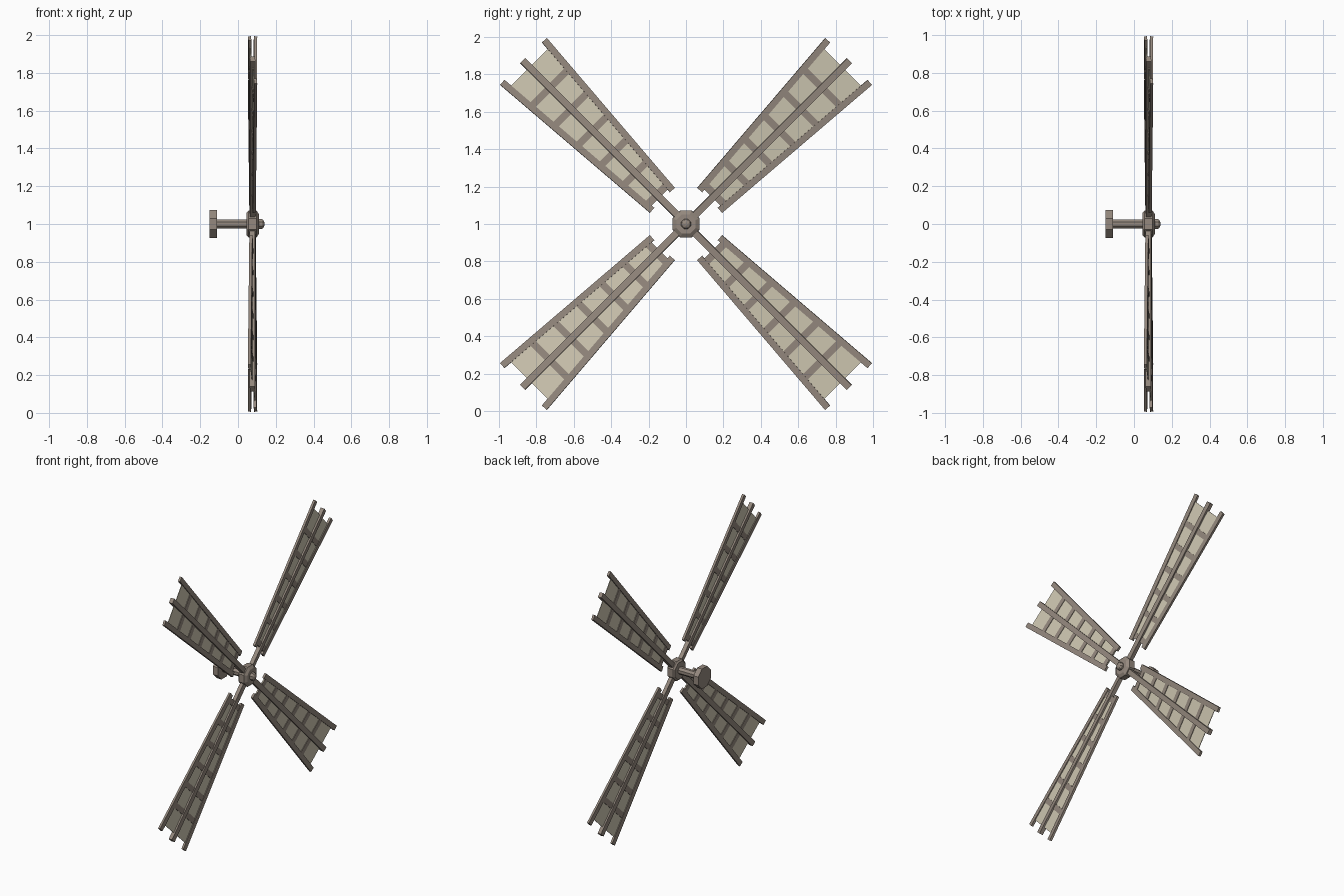
import bpy, bmesh
from math import cos, sin, pi, radians, atan2, hypot
from mathutils import Matrix, Vector

if "Cube" in bpy.data.objects:
    bpy.data.objects.remove(bpy.data.objects["Cube"])


def material(name, color):
    m = bpy.data.materials.new(name)
    m.diffuse_color = (*color, 1)
    m.use_nodes = True
    m.node_tree.nodes["Principled BSDF"].inputs["Base Color"].default_value = m.diffuse_color
    return m


wood = material("wood", (0.30, 0.25, 0.21))
canvas = material("canvas", (0.63, 0.58, 0.45))


def finish(name, bm, mat, matrix=None):
    bmesh.ops.recalc_face_normals(bm, faces=bm.faces[:])
    mesh = bpy.data.meshes.new(name)
    bm.to_mesh(mesh)
    bm.free()
    mesh.materials.append(mat)
    ob = bpy.data.objects.new(name, mesh)
    if matrix:
        ob.matrix_world = matrix
    bpy.context.collection.objects.link(ob)
    return ob


def lathe(name, profile, sides=8):
    """Octagonal turned part around the x axis; profile is (x, flat radius)."""
    bm = bmesh.new()
    rings = []
    for x, r in profile:
        r /= cos(pi / sides)
        rings.append([bm.verts.new((x, r * cos((k + .5) * 2 * pi / sides),
                                    1 + r * sin((k + .5) * 2 * pi / sides)))
                      for k in range(sides)])
    for a, b in zip(rings, rings[1:]):
        for k in range(sides):
            n = (k + 1) % sides
            bm.faces.new((a[k], a[n], b[n], b[k]))
    bm.faces.new(rings[0])
    bm.faces.new(rings[-1])
    return finish(name, bm, wood)


def add_beam(bm, a, b, width, thick):
    """Box between two points in the sail plane."""
    dx, dy = b[0] - a[0], b[1] - a[1]
    m = (Matrix.Translation(((a[0] + b[0]) / 2, (a[1] + b[1]) / 2, 0))
         @ Matrix.Rotation(atan2(dy, dx), 4, 'Z')
         @ Matrix.Diagonal((hypot(dx, dy), width, thick, 1)))
    bmesh.ops.create_cube(bm, size=1, matrix=m)


# Axle parts
lathe("axle_end_disc", [(-.15, .073), (-.112, .073)])
lathe("axle", [(-.12, .025), (.06, .025)])
lathe("hub", [(.046, .060), (.056, .071), (.098, .071), (.111, .052)])
lathe("hub_cap", [(.105, .026), (.126, .026), (.135, .020), (.14, .008)])

# Sail outline: half width at a distance from the hub
START, END = (.18, .077), (1.23, .160)


def half_width(u):
    return START[1] + (u - START[0]) * (END[1] - START[1]) / (END[0] - START[0])


pitch = radians(5.5)
for i in range(4):
    t = pi / 4 + i * pi / 2
    axis_x = Vector((1, 0, 0))
    out = Vector((0, cos(t), sin(t)))
    tan = Vector((0, -sin(t), cos(t)))
    across = tan * cos(pitch) + axis_x * sin(pitch)
    normal = axis_x * cos(pitch) - tan * sin(pitch)
    m = Matrix((out, across, normal)).transposed().to_4x4()
    m.translation = (.077, 0, 1)

    # Central spar
    bm = bmesh.new()
    add_beam(bm, (.03, 0), (1.235, 0), .036, .028)
    finish(f"sail_spar_{i + 1}", bm, wood, m)

    # Two side rails
    bm = bmesh.new()
    for s in (1, -1):
        add_beam(bm, (START[0], s * START[1]), (END[0], s * END[1]), .035, .016)
    finish(f"sail_rails_{i + 1}", bm, wood, m)

    # Cross bars
    bm = bmesh.new()
    for k in range(6):
        u = .22 + .162 * k
        add_beam(bm, (u, -half_width(u)), (u, half_width(u)), .038, .011)
    finish(f"sail_cross_bars_{i + 1}", bm, wood, m)

    # Canvas panel
    bm = bmesh.new()
    bmesh.ops.create_cube(bm, size=1)
    for v in bm.verts:
        u = 1.185 if v.co.x > 0 else .2
        v.co = (u, half_width(u) * (1 if v.co.y > 0 else -1), v.co.z * .004)
    finish(f"sail_canvas_{i + 1}", bm, canvas, m)
